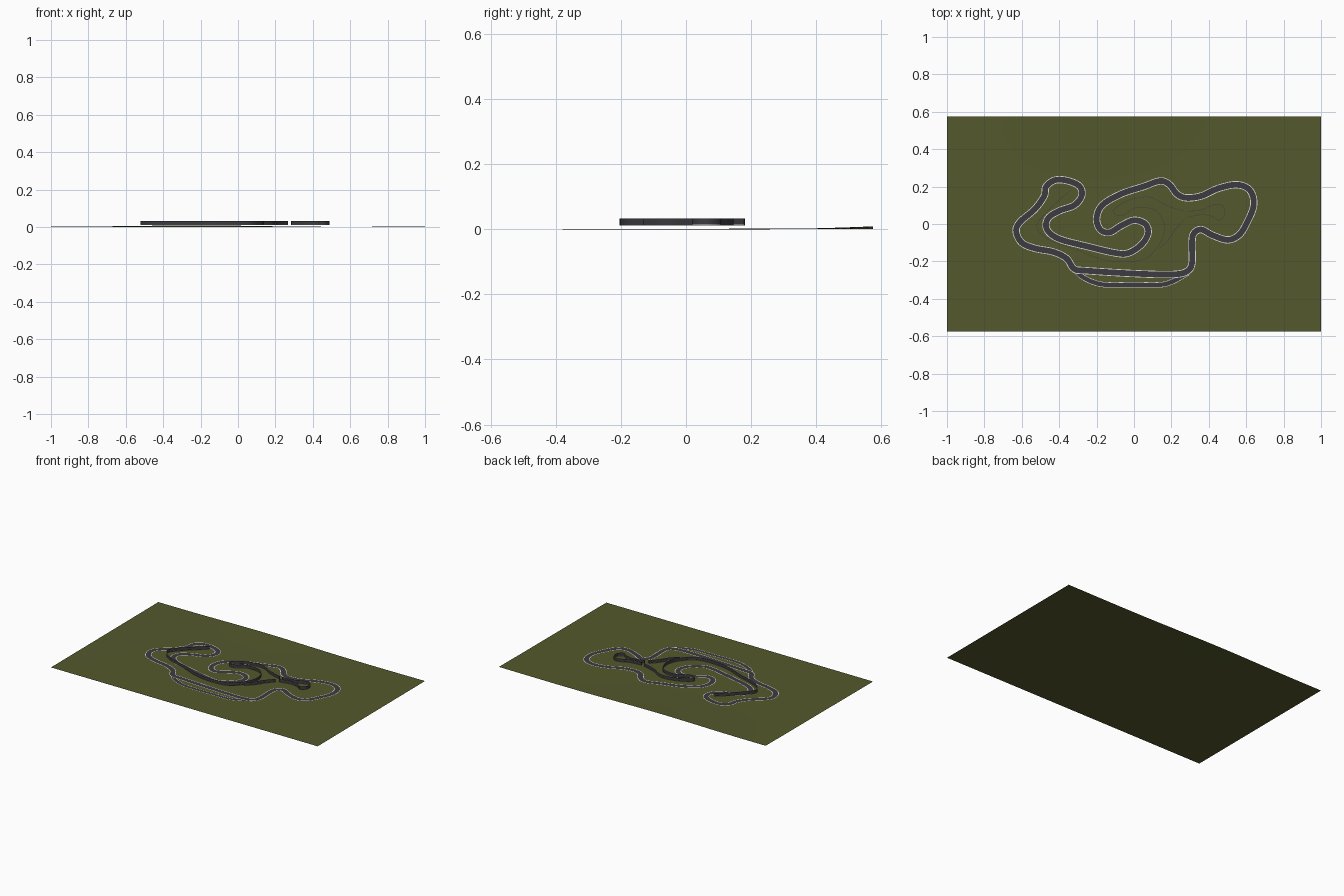
import bpy, bmesh, math
from mathutils import Vector

cube = bpy.data.objects.get("Cube")
if cube:
    bpy.data.objects.remove(cube, do_unlink=True)


def material(name, r, g, b):
    mat = bpy.data.materials.new(name)
    mat.use_nodes = True
    mat.diffuse_color = (r, g, b, 1)
    shader = next(n for n in mat.node_tree.nodes if n.type == "BSDF_PRINCIPLED")
    shader.inputs["Base Color"].default_value = (r, g, b, 1)
    shader.inputs["Roughness"].default_value = 0.9
    return mat


GRASS = material("grass green", 0.089, 0.098, 0.025)
ASPHALT = material("asphalt grey", 0.045, 0.045, 0.052)
PAINT = material("line white", 0.7, 0.7, 0.68)


def ground_height(x, y):
    """Nearly flat field that swells gently at the back and the sides."""
    back = min(max((y - 0.15) / 0.42, 0), 1)
    swell = 0.009 * back * back * math.exp(-((x + 0.2) / 0.45) ** 2)
    return swell + 0.003 * x * x * (0.5 + y)


def finish(name, bm, mats, smooth=False):
    mesh = bpy.data.meshes.new(name)
    bm.to_mesh(mesh)
    bm.free()
    for mat in mats:
        mesh.materials.append(mat)
    for poly in mesh.polygons:
        poly.use_smooth = smooth
    obj = bpy.data.objects.new(name, mesh)
    bpy.context.collection.objects.link(obj)
    return obj


def smooth_path(points, closed, steps=8):
    """Smooth path through control points given in hundredths of a unit."""
    pts = [Vector(p) / 100 for p in points]
    n = len(pts)

    def at(i):
        return pts[i % n] if closed else pts[min(max(i, 0), n - 1)]

    path = []
    for i in range(n if closed else n - 1):
        a, b, c, d = (at(i + k) for k in (-1, 0, 1, 2))
        for s in range(steps):
            t = s / steps
            path.append(b + (c - a) * t / 2
                        + (a - b * 2.5 + c * 2 - d / 2) * t * t
                        + ((b - c) * 3 + d - a) * t ** 3 / 2)
    return path if closed else path + [pts[-1]]


def sweep(name, path, profile, colours, closed, loop_profile=False):
    """Sweep an (offset, height) profile over the ground; one colour per strip."""
    bm = bmesh.new()
    n = len(path)
    rows = []
    for i, p in enumerate(path):
        before = path[i - 1] if closed or i else p
        after = path[(i + 1) % n] if closed or i < n - 1 else p
        along = (after - before).normalized()
        side = Vector((-along.y, along.x))
        row = []
        for offset, height in profile:
            q = p + side * offset
            row.append(bm.verts.new((q.x, q.y, ground_height(q.x, q.y) + height)))
        rows.append(row)
    m = len(profile)
    for i in range(n if closed else n - 1):
        a, b = rows[i], rows[(i + 1) % n]
        for j in range(m if loop_profile else m - 1):
            k = (j + 1) % m
            face = bm.faces.new((a[k], a[j], b[j], b[k]))
            face.material_index = colours[j]
    if loop_profile and not closed:
        bm.faces.new(rows[0])
        bm.faces.new(rows[-1][::-1])
        bmesh.ops.recalc_face_normals(bm, faces=bm.faces)
    return finish(name, bm, (ASPHALT, PAINT))


def road(name, points, half, line, lift, closed):
    """Asphalt ribbon with a painted line along each edge."""
    outer = half + line
    profile = [(o, lift) for o in (outer, half, -half, -outer)]
    return sweep(name, smooth_path(points, closed), profile, (1, 0, 1), closed)


# Grass field
bm = bmesh.new()
bmesh.ops.create_grid(bm, x_segments=50, y_segments=30, size=1)
for v in bm.verts:
    v.co.y *= 0.575
    v.co.z = ground_height(v.co.x, v.co.y)
finish("grass_field", bm, (GRASS,), smooth=True)

# Main circuit
circuit = [
    (-32, -24), (-25, -25), (0, -26.5), (20, -27), (28, -25.5), (31, -21),
    (31, -10), (32, -5), (36, -3), (42, -6), (50, -8.5), (56, -6), (60, 0),
    (64, 10), (62, 18), (55, 21), (45, 19), (36, 15), (28, 14), (23, 16),
    (19, 21), (14, 23), (5, 20), (-7, 16), (-17, 10), (-20, 3), (-18, -3),
    (-13, -4.5), (-7, -1), (0, 2), (6, 0), (7.5, -5), (4, -11), (-3, -15.5),
    (-10, -15.5), (-25, -12), (-40, -8), (-46.5, -3), (-46, 3), (-40, 7),
    (-32, 10), (-28, 15), (-29, 20), (-35, 23), (-42, 23.5), (-47, 20),
    (-48, 15), (-53, 8), (-61, 1), (-63, -4), (-60, -10), (-53, -13),
    (-43, -15), (-36, -18.5)]
road("main_track", circuit, 0.0155, 0.004, 0.002, True)

# Pit lane beside the main straight
pit = [(-31, -25), (-28, -28), (-22, -31), (-15, -32.5), (0, -32.5), (14, -32.5),
       (20, -31), (24, -29), (29, -26)]
road("pit_lane", pit, 0.0115, 0.003, 0.0015, False)

# Raised barrier walls inside the circuit, with pale top and bottom edges
barriers = {
    "west_barrier": [
        (-34, 18), (-43, 10), (-49, 4), (-52, -1), (-49, -6), (-42, -10),
        (-30, -14), (-20, -18), (-10, -20), (0, -20), (7, -18), (12, -13),
        (15.5, -7), (16, 0), (13, 6), (8, 8.5), (0, 8.5), (-5, 5), (-9, 4.5),
        (-11, 7), (-8, 10), (-2, 13), (6, 14.5), (11, 13.5), (17, 10), (26.5, 7)],
    "east_barrier": [
        (28.5, 6.8), (36, 7.5), (42, 10), (46, 10.5), (48.5, 7.5), (48, 4),
        (45, 2), (42, 4), (36, 5), (28.5, 3.5)],
    "south_barrier": [(26.5, 2), (22, -3), (18, -9), (13.5, -13)],
}
t = 0.0015
wall = [(t, 0.012), (t, 0.014), (t, 0.033), (-t, 0.033), (-t, 0.014), (-t, 0.012)]
for name, points in barriers.items():
    sweep(name, smooth_path(points, False), wall, (1, 0, 1, 0, 1, 1), False, True)
